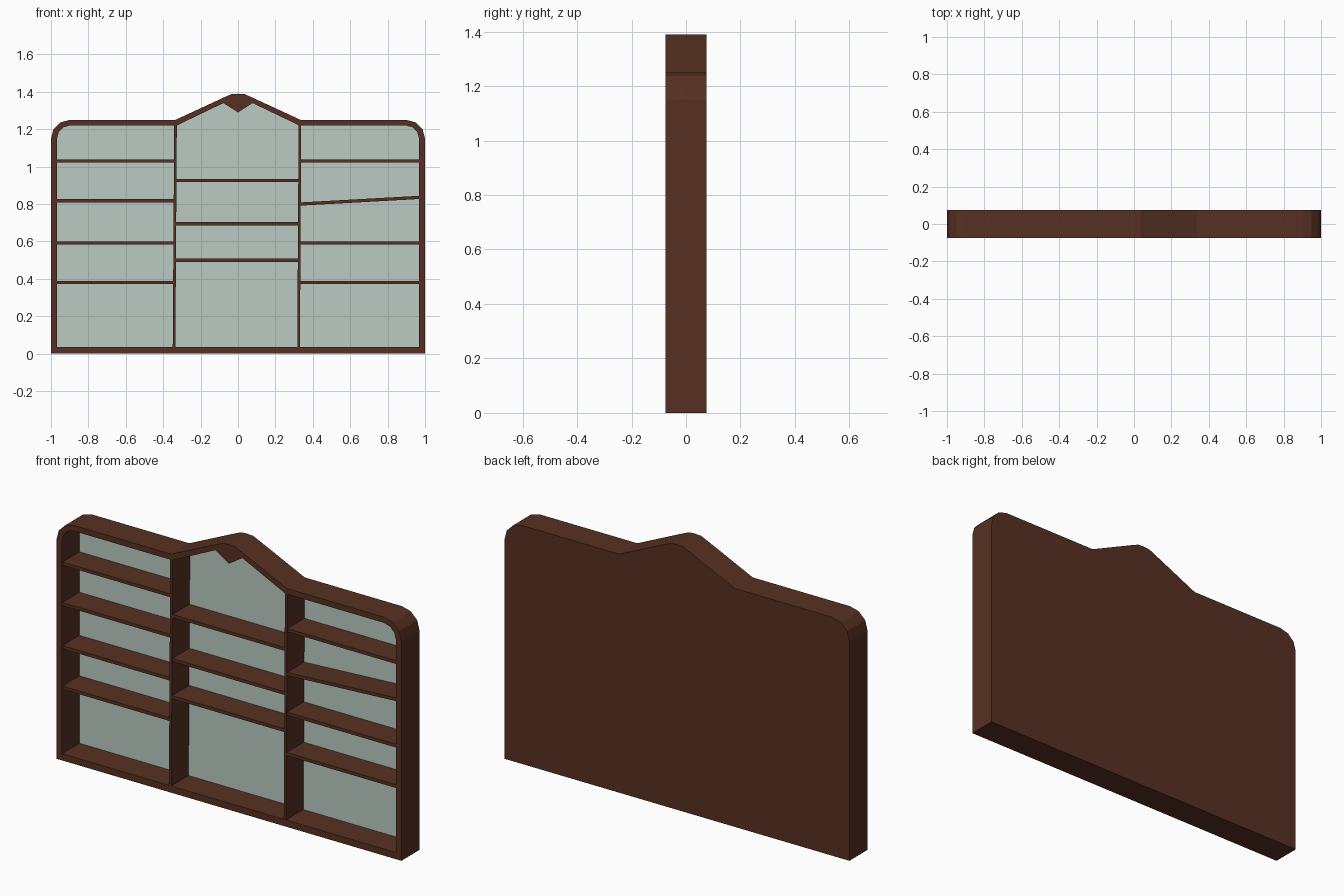
import bpy, bmesh, math

if "Cube" in bpy.data.objects:
    bpy.data.objects.remove(bpy.data.objects["Cube"])


def material(name, rgb):
    m = bpy.data.materials.new(name)
    m.diffuse_color = (*rgb, 1)
    m.use_nodes = True
    m.node_tree.nodes["Principled BSDF"].inputs["Base Color"].default_value = m.diffuse_color
    return m


WOOD = material("dark_wood", (0.095, 0.030, 0.016))
GREEN = material("pale_green", (0.50, 0.60, 0.54))
FRONT, BACK, FLOOR = -0.075, 0.075, 0.069


def finish(name, bm, mat):
    bmesh.ops.recalc_face_normals(bm, faces=bm.faces)
    me = bpy.data.meshes.new(name)
    bm.to_mesh(me)
    bm.free()
    me.materials.append(mat)
    ob = bpy.data.objects.new(name, me)
    bpy.context.collection.objects.link(ob)
    return ob


def outline(x, z0, z1, r, peak):
    """Right half from the base, rounded shoulder, peak; then mirrored."""
    half = [(x, z0)]
    for i in range(4):
        a = math.radians(30 * i)
        half.append((x - r + r * math.cos(a), z1 - r + r * math.sin(a)))
    half += peak
    return half + [(-px, pz) for px, pz in reversed(half[:-1])]


def loop(bm, pts, y):
    return [bm.verts.new((x, y, z)) for x, z in pts]


def bridge(bm, a, b):
    n = len(a)
    for i in range(n):
        j = (i + 1) % n
        bm.faces.new((a[i], a[j], b[j], b[i]))


def prism(name, pts, y0, y1, mat):
    bm = bmesh.new()
    a, b = loop(bm, pts, y0), loop(bm, pts, y1)
    bridge(bm, a, b)
    bm.faces.new(a)
    bm.faces.new(b)
    return finish(name, bm, mat)


outer = outline(1.0, 0.0, 1.25, 0.10,
                [(0.335, 1.25), (0.08, 1.368), (0.035, 1.388), (0, 1.39)])
inner = outline(0.968, 0.035, 1.22, 0.07,
                [(0.328, 1.22), (0.078, 1.34), (0.039, 1.315), (0, 1.29)])

# Outer case: rim, inner walls and solid back
bm = bmesh.new()
back, front = loop(bm, outer, BACK), loop(bm, outer, FRONT)
lip, well = loop(bm, inner, FRONT), loop(bm, inner, FLOOR + 0.002)
for a, b in ((back, front), (front, lip), (lip, well)):
    bridge(bm, a, b)
bm.faces.new(back)
bm.faces.new(well)
finish("case", bm, WOOD)

# Green lining on the inside of the back
prism("back_lining", inner, FLOOR, FLOOR + 0.002, GREEN)

# Upright dividers, leaning slightly
T = 0.007
for side, top, bottom in (("left", -0.334, -0.342), ("right", 0.331, 0.324)):
    prism(side + "_divider",
          [(bottom - T, 0.03), (bottom + T, 0.03), (top + T, 1.228), (top - T, 1.228)],
          FRONT + 0.001, FLOOR, WOOD)

# Shelves: (height at left end, height at right end) for each bay
bays = {
    "left": (-0.975, -0.337, [(0.38, 0.38), (0.592, 0.592), (0.818, 0.818), (1.03, 1.03)]),
    "middle": (-0.337, 0.328, [(0.50, 0.50), (0.695, 0.695), (0.926, 0.926)]),
    "right": (0.328, 0.975, [(0.38, 0.38), (0.592, 0.592), (0.80, 0.836), (1.03, 1.03)]),
}
H = 0.0085
for bay, (x0, x1, levels) in bays.items():
    for i, (za, zb) in enumerate(levels, 1):
        prism(f"{bay}_shelf_{i}",
              [(x0, za - H), (x1, zb - H), (x1, zb + H), (x0, za + H)],
              FRONT + 0.003, FLOOR, WOOD)
